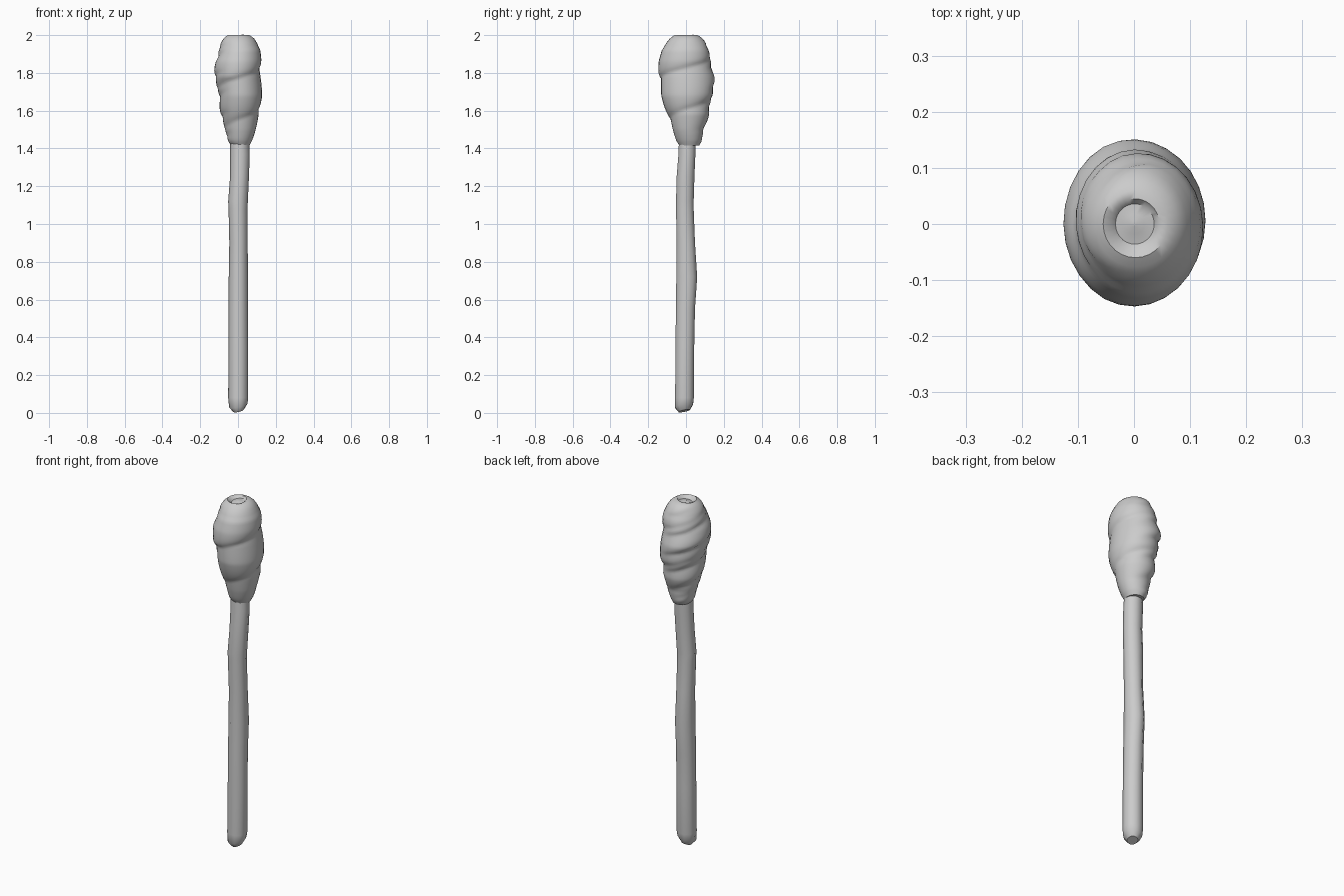
import bpy, bmesh, math

if "Cube" in bpy.data.objects:
    bpy.data.objects.remove(bpy.data.objects["Cube"])

TAU = 2 * math.pi
mat = bpy.data.materials.new("plain_grey")
mat.diffuse_color = (0.6, 0.6, 0.6, 1)
mat.use_nodes = True
mat.node_tree.nodes["Principled BSDF"].inputs["Base Color"].default_value = mat.diffuse_color


def interp(table, z):
    """Piecewise linear lookup of (z, values...) rows."""
    for a, b in zip(table, table[1:]):
        if z <= b[0]:
            t = max(0, (z - a[0]) / (b[0] - a[0]))
            return [p + (q - p) * t for p, q in zip(a[1:], b[1:])]
    return table[-1][1:]


def loft(name, rings, angle):
    """Skin a stack of closed rings and cap both ends."""
    bm = bmesh.new()
    rows = [[bm.verts.new(p) for p in ring] for ring in rings]
    n = len(rows[0])
    for lo, hi in zip(rows, rows[1:]):
        for i in range(n):
            j = (i + 1) % n
            bm.faces.new((lo[i], lo[j], hi[j], hi[i]))
    bm.faces.new(rows[0][::-1])
    bm.faces.new(rows[-1])
    me = bpy.data.meshes.new(name)
    bm.to_mesh(me)
    bm.free()
    me.materials.append(mat)
    ob = bpy.data.objects.new(name, me)
    bpy.context.collection.objects.link(ob)
    bpy.ops.object.select_all(action='DESELECT')
    ob.select_set(True)
    bpy.context.view_layer.objects.active = ob
    bpy.ops.object.shade_smooth_by_angle(angle=math.radians(angle))


# Stick: slightly crooked, chamfered foot cut at a slant
# rows: z, x min, x max, y min, y max
stick = [(0.012, -0.025, 0.03, -0.04, 0.022), (0.04, -0.047, 0.05, -0.06, 0.04),
         (0.08, -0.052, 0.054, -0.06, 0.044), (0.35, -0.05, 0.054, -0.058, 0.046),
         (0.55, -0.05, 0.053, -0.056, 0.05), (0.72, -0.049, 0.053, -0.054, 0.062),
         (0.9, -0.046, 0.051, -0.052, 0.05), (1.08, -0.05, 0.05, -0.055, 0.043),
         (1.12, -0.052, 0.052, -0.055, 0.043), (1.25, -0.042, 0.058, -0.052, 0.047),
         (1.37, -0.042, 0.062, -0.042, 0.052), (1.5, -0.04, 0.055, -0.038, 0.055)]
rings = []
for k, (z, x0, x1, y0, y1) in enumerate(stick):
    ring = []
    for i in range(10):
        a = TAU * i / 10
        x = (x0 + x1) / 2 + (x1 - x0) / 2 * math.cos(a)
        y = (y0 + y1) / 2 + (y1 - y0) / 2 * math.sin(a)
        slant = 0.2 * (x + y) if k < 2 else 0
        ring.append((x, y, z + slant))
    rings.append(ring)
loft("stick", rings, 40)

# Wrapped cloth head: an uneven bulb with spiral overlapping folds
head = [(1.415, -0.035, 0.06, -0.035, 0.07), (1.44, -0.055, 0.073, -0.05, 0.085),
        (1.5, -0.07, 0.092, -0.072, 0.092), (1.58, -0.088, 0.115, -0.098, 0.122),
        (1.68, -0.105, 0.124, -0.13, 0.142), (1.78, -0.122, 0.124, -0.146, 0.147),
        (1.86, -0.12, 0.122, -0.141, 0.138), (1.92, -0.104, 0.115, -0.13, 0.12),
        (1.96, -0.09, 0.1, -0.108, 0.102), (1.985, -0.075, 0.085, -0.085, 0.085),
        (2.0, -0.055, 0.06, -0.06, 0.06)]
PITCH = 0.215


def fold(u):
    """Overlap profile: sharp notch, then a long gentle roll."""
    u %= 1
    return math.sin(math.pi * u ** 0.6) - 0.75


rings = []
ROWS, SIDES = 56, 28
for k in range(ROWS + 1):
    z = 1.415 + 0.585 * k / ROWS
    x0, x1, y0, y1 = interp(head, z)
    fade = min(1, (z - 1.41) / 0.06, (2.0 - z) / 0.06)
    ring = []
    for i in range(SIDES):
        a = TAU * i / SIDES
        turn = (a + math.pi / 2) / TAU
        u = (z - 1.775) / PITCH - turn
        # extra folds crowd the back left side
        back = max(0, math.cos(a - math.radians(145)))
        d = 0.014 * fold(u) * (1 - 0.4 * back) + 0.013 * back * fold(2 * u + 0.4)
        s = 1 + fade * d / 0.115
        cx, cy = (x0 + x1) / 2, (y0 + y1) / 2
        ring.append((cx + (x1 - x0) / 2 * s * math.cos(a),
                     cy + (y1 - y0) / 2 * s * math.sin(a), z))
    rings.append(ring)
# Sunken swirl on the crown
for r, dz in ((0.75, -0.004), (0.6, -0.014), (0.3, -0.012), (0.08, -0.008)):
    rings.append([(x * r, y * r, 2 + dz + 0.008 * r * math.sin(math.atan2(y, x) + 0.6))
                  for x, y, _ in rings[ROWS]])
loft("cloth_head", rings, 50)
